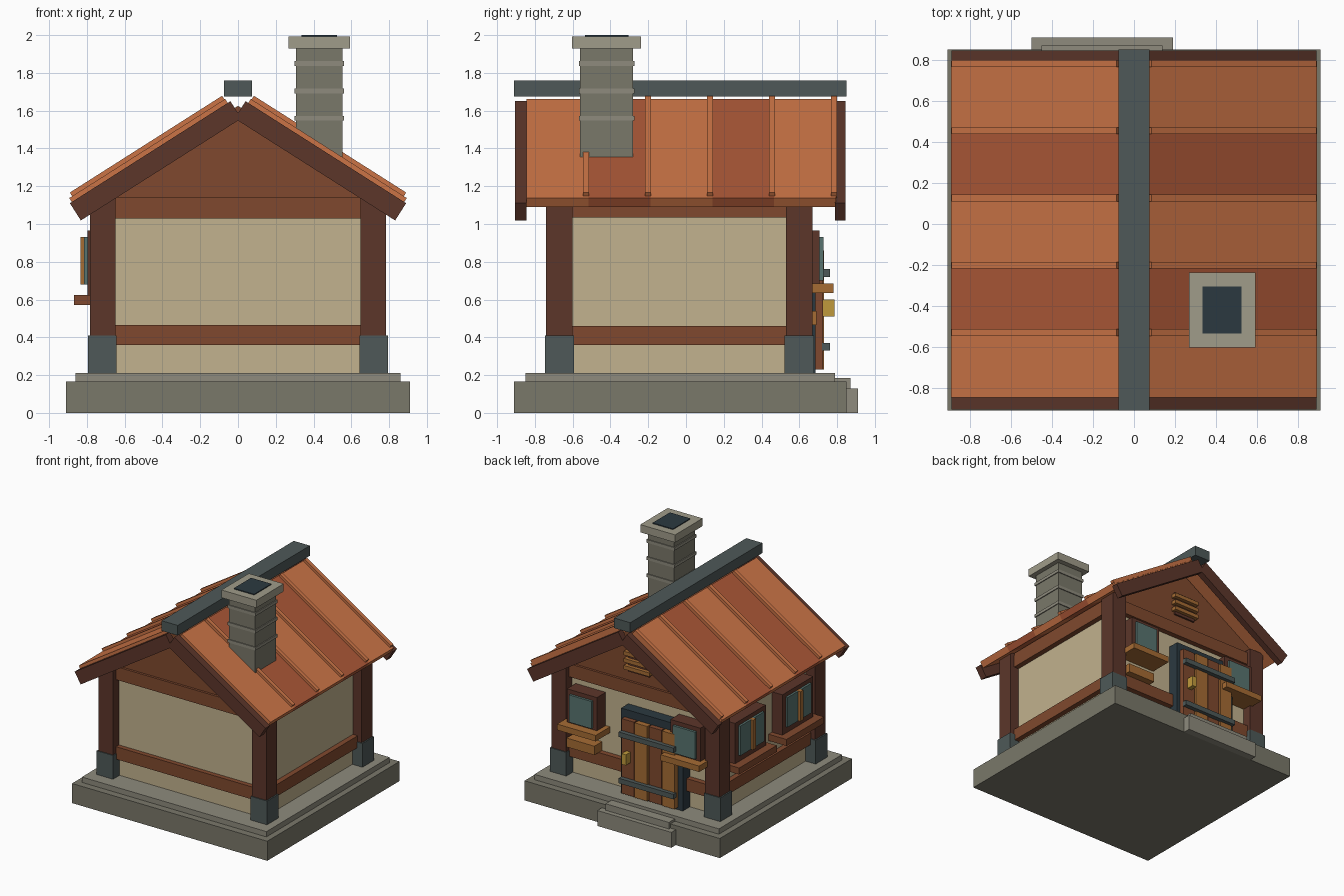
import bpy, bmesh, math
from mathutils import Vector

if "Cube" in bpy.data.objects:
    bpy.data.objects.remove(bpy.data.objects["Cube"])


def mat(name, hexcode):
    m = bpy.data.materials.new(name)
    rgb = [int(hexcode[i:i + 2], 16) / 255 for i in (0, 2, 4)]
    lin = [c / 12.92 if c <= 0.04045 else ((c + 0.055) / 1.055) ** 2.4 for c in rgb]
    m.diffuse_color = (*lin, 1)
    m.use_nodes = True
    m.node_tree.nodes["Principled BSDF"].inputs["Base Color"].default_value = m.diffuse_color
    return m


STONE = mat("stone", "7A786A")
PALE = mat("pale_stone", "8E8B7D")
CAP = mat("cap_stone", "A09C8A")
PLASTER = mat("plaster", "C2B28E")
DARK = mat("dark_timber", "5C362A")
MID = mat("mid_timber", "80492E")
AMBER = mat("amber_timber", "A66C34")
ORANGE = mat("orange_roof", "CB7446")
RED = mat("red_roof", "AC5837")
SLATE = mat("slate_metal", "4E5958")
FRAME = mat("door_frame", "2B3940")
GLASS = mat("glass", "587470")
BRASS = mat("brass", "C09A3C")


def box(name, x, y, z, material):
    """Box from (min, max) pairs on each axis."""
    bm = bmesh.new()
    bmesh.ops.create_cube(bm, size=1)
    me = bpy.data.meshes.new(name)
    bm.to_mesh(me)
    bm.free()
    ob = bpy.data.objects.new(name, me)
    bpy.context.collection.objects.link(ob)
    ob.location = [(a + b) / 2 for a, b in (x, y, z)]
    ob.scale = [b - a for a, b in (x, y, z)]
    me.materials.append(material)
    return ob


def mid(c, w):
    return (c - w / 2, c + w / 2)


ANGLE = math.atan2(0.54, 0.85)


def slope_box(name, side, u, y, n, material):
    """Box lying on a roof slope: u runs up from the eave, n is normal to it."""
    ob = box(name, u, y, n, material)
    uc, nc = sum(u) / 2, sum(n) / 2
    c, s = math.cos(ANGLE), math.sin(ANGLE)
    ob.location = Vector((side * (0.89 - uc * c + nc * s), sum(y) / 2,
                          1.11 + uc * s + nc * c))
    ob.rotation_euler.y = side * ANGLE
    return ob


# Foundation and entrance steps
box("foundation", (-.91, .91), (-.91, .85), (0, .165), STONE)
box("plinth", (-.86, .86), (-.85, .79), (.165, .21), PALE)
box("lower_step", (-.50, .19), (.80, .91), (0, .13), PALE)
box("upper_step", (-.45, .14), (.75, .87), (.10, .185), PALE)

# Walls, posts and metal shoes
YC = -.035
box("walls", (-.70, .70), (-.66, .59), (.21, 1.14), PLASTER)
for sx in (-1, 1):
    for yc in (-.67, .60):
        box("corner_post", mid(sx * .715, .135), mid(yc, .14), (.21, 1.16), DARK)
        box("post_shoe", mid(sx * .718, .152), mid(yc, .155), (.21, .41), SLATE)

# Horizontal beams
for sx in (-1, 1):
    for name, z in (("side_rail", (.36, .46)), ("side_top_beam", (1.035, 1.14))):
        box(name, mid(sx * .715, .06), (-.61, .54), z, MID)
box("front_rail", (-.66, .66), (-.70, -.64), (.36, .465), MID)
box("back_rail_a", (.10, .66), (.57, .635), (.36, .465), MID)
box("back_rail_b", (-.66, -.42), (.57, .635), (.36, .465), MID)
for y in ((-.70, -.64), (.57, .635)):
    box("end_top_beam", (-.66, .66), y, (1.03, 1.14), MID)

# Gable prism under the roof
bm = bmesh.new()
profile = [(-.74, 1.13), (.74, 1.13), (.74, 1.165), (0, 1.625), (-.74, 1.165)]
face = bm.faces.new([bm.verts.new((x, -.68, z)) for x, z in profile])
ext = bmesh.ops.extrude_face_region(bm, geom=[face])
bmesh.ops.translate(bm, vec=(0, 1.295, 0),
                    verts=[g for g in ext["geom"] if isinstance(g, bmesh.types.BMVert)])
bmesh.ops.recalc_face_normals(bm, faces=bm.faces)
me = bpy.data.meshes.new("gable")
bm.to_mesh(me)
bm.free()
me.materials.append(MID)
bpy.context.collection.objects.link(bpy.data.objects.new("gable", me))

# Roof strips, battens, rake boards and ridge
PITCH = .328
for side in (-1, 1):
    for i in range(5):
        y0 = -.845 + i * PITCH
        slope_box("roof_strip", side, (.012, .99), (y0, y0 + PITCH), (-.03, .025),
                  RED if i % 2 else ORANGE)
        slope_box("roof_batten", side, (.03, .985), mid(y0 + PITCH - .012, .033),
                  (.015, .048), ORANGE)
    for y in ((-.905, -.845), (.79, .845)):
        slope_box("rake_board", side, (0, 1.007), y, (-.108, 0), DARK)
box("ridge_cap", (-.075, .075), (-.91, .85), (1.675, 1.76), SLATE)

# Chimney
CX, CY = .43, -.42
box("chimney_stack", mid(CX, .245), mid(CY, .28), (1.28, 1.93), STONE)
for z in (1.56, 1.705, 1.85):
    box("chimney_band", mid(CX, .26), mid(CY, .295), mid(z, .026), PALE)
box("chimney_cap", mid(CX, .325), mid(CY, .365), (1.928, 1.993), CAP)
box("chimney_flue", mid(CX, .19), mid(CY, .23), (1.95, 2.0), FRAME)

# Door with planks, straps and handle
box("door_surround", (-.45, .125), (.57, .685), (.21, .925), FRAME)
for i in range(4):
    box("door_plank", mid(.035 - i * .127, .117), (.67, .725 + .006 * (i % 2)),
        (.23, .86), AMBER if i % 2 else MID)
for z in (.35, .74):
    box("door_strap", (-.415, .095), (.72, .762), mid(z, .042), SLATE)
box("door_handle", mid(.03, .04), (.72, .787), (.51, .60), BRASS)

# Back windows
for xc in (.475, -.49):
    box("back_window_frame", mid(xc, .28), (.57, .708), (.64, .965), DARK)
    box("back_window_glass", mid(xc, .21), (.70, .728), (.70, .93), GLASS)
    box("back_window_sill", mid(xc, .36), (.58, .782), (.635, .685), AMBER)
box("wall_patch_board", (.37, .63), (.58, .692), (.465, .54), AMBER)

# Side windows on the left
for yc in (YC + .315, YC - .315):
    box("side_window_frame", (-.797, -.69), mid(yc, .41), (.62, .965), DARK)
    box("side_window_glass", (-.815, -.78), mid(yc, .32), (.68, .93), GLASS)
    box("side_window_bar", (-.835, -.79), mid(yc, .04), (.68, .93), AMBER)
    box("side_window_sill", (-.867, -.69), mid(yc, .50), (.57, .625), MID)

# Gable vent
box("vent_panel", mid(0, .20), (.60, .63), (1.22, 1.42), DARK)
for z in (1.26, 1.32, 1.38):
    box("vent_slat", mid(0, .24), (.61, .66), mid(z, .032), AMBER)
